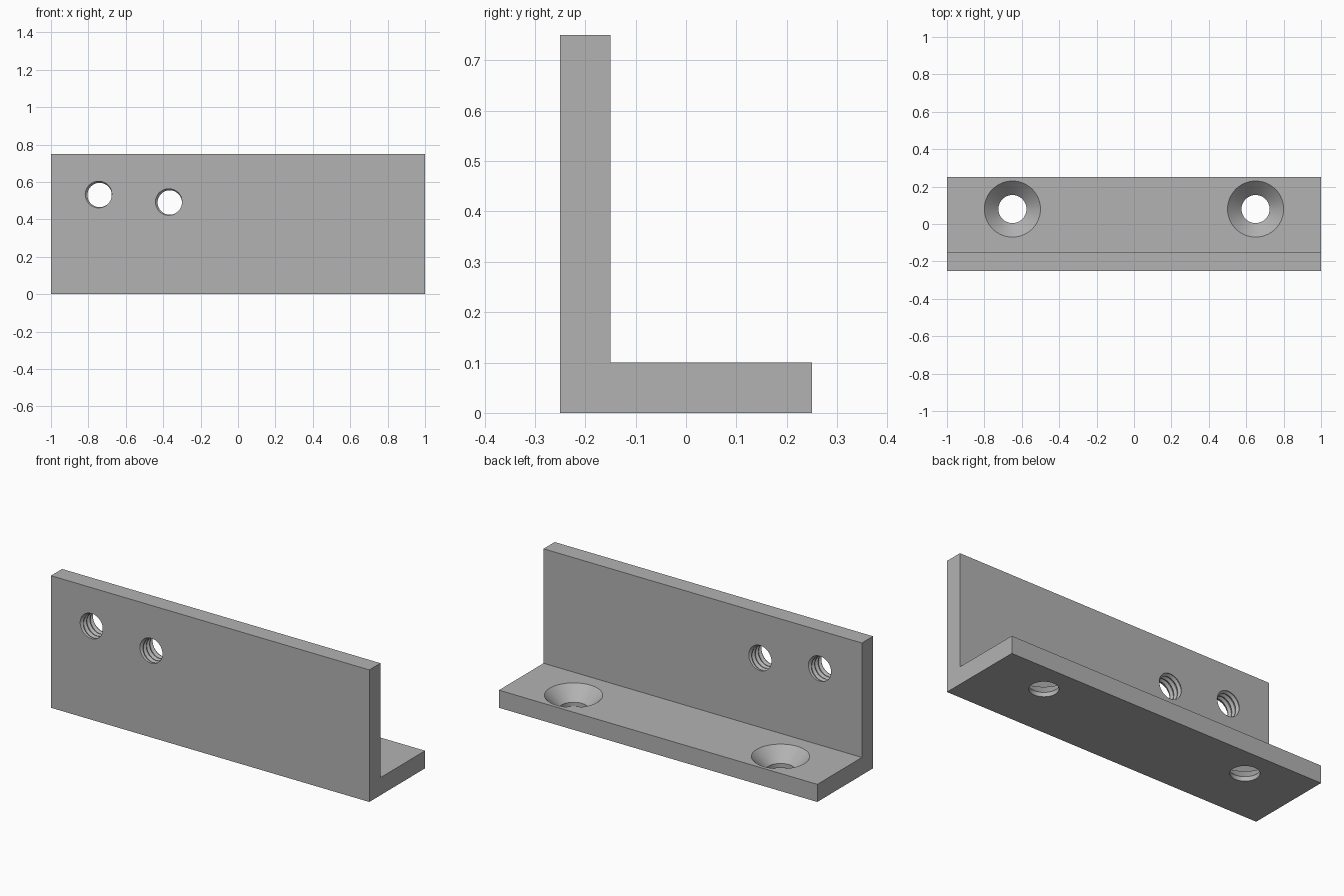
import bpy, bmesh, math

cube = bpy.data.objects.get("Cube")
if cube:
    bpy.data.objects.remove(cube, do_unlink=True)

GREY = 0.45
steel = bpy.data.materials.new("grey_steel")
steel.diffuse_color = (GREY, GREY, GREY, 1)
steel.use_nodes = True
steel.node_tree.nodes["Principled BSDF"].inputs["Base Color"].default_value = (GREY, GREY, GREY, 1)


def make_object(name, bm):
    bmesh.ops.recalc_face_normals(bm, faces=bm.faces)
    mesh = bpy.data.meshes.new(name)
    bm.to_mesh(mesh)
    bm.free()
    mesh.materials.append(steel)
    obj = bpy.data.objects.new(name, mesh)
    bpy.context.collection.objects.link(obj)
    return obj


# Angle section extruded along x
bm = bmesh.new()
profile = [(-.25, 0), (.25, 0), (.25, .1), (-.15, .1), (-.15, .75), (-.25, .75)]
face = bm.faces.new([bm.verts.new((-1, y, z)) for y, z in profile])
ext = bmesh.ops.extrude_face_region(bm, geom=[face])
bmesh.ops.translate(bm, vec=(2, 0, 0),
                    verts=[v for v in ext["geom"] if isinstance(v, bmesh.types.BMVert)])
bracket = make_object("angle_bracket", bm)


def countersink_cutter(name, x, y, segs=64):
    """Lathed plug: straight bore, cone, then clearance above the surface."""
    bm = bmesh.new()
    rings = []
    for r, z in [(.075, -.05), (.075, .025), (.15, .1), (.15, .15)]:
        rings.append([bm.verts.new((x + r * math.cos(math.tau * i / segs),
                                    y + r * math.sin(math.tau * i / segs), z))
                      for i in range(segs)])
    for low, high in zip(rings, rings[1:]):
        for i in range(segs):
            j = (i + 1) % segs
            bm.faces.new((low[i], low[j], high[j], high[i]))
    bm.faces.new(rings[0])
    bm.faces.new(rings[-1])
    return make_object(name, bm)


def thread_cutter(name, x, z, minor=.065, major=.077, pitch=.03, segs=48, turns=7):
    """Helical V-thread plug along y, closed with a fan at each end."""
    bm = bmesh.new()
    radii = (major, major, minor, minor)       # root flat, flank, crest flat, flank
    steps = (0, .12, .5, .62)
    m = len(radii)
    start = -.25 - 2 * pitch
    rows = []
    for j in range(turns * m):
        r = radii[j % m]
        row = []
        for i in range(segs):
            a = math.radians(135) - math.tau * i / segs
            y = start + pitch * (j // m + steps[j % m] + i / segs)
            row.append(bm.verts.new((x + r * math.cos(a), y, z + r * math.sin(a))))
        rows.append(row)

    def vert(i, j):                            # one full turn moves up one pitch
        return rows[j][i] if i < segs else rows[j + m][0]

    for j in range(len(rows) - 1):
        for i in range(segs):
            if i == segs - 1 and j + 1 + m >= len(rows):
                continue
            bm.faces.new((vert(i, j), vert(i + 1, j), vert(i + 1, j + 1), vert(i, j + 1)))
    bounds = [e for e in bm.edges if e.is_boundary]
    ends = [bm.verts.new((x, start - pitch, z)),
            bm.verts.new((x, start + pitch * (turns + 1.5), z))]
    for e in bounds:
        mid = (e.verts[0].co.y + e.verts[1].co.y) / 2
        bm.faces.new((*e.verts, ends[mid > -.2]))
    bmesh.ops.triangulate(bm, faces=bm.faces)
    return make_object(name, bm)


cutters = [countersink_cutter("countersink_cutter_left", .65, .08),
           countersink_cutter("countersink_cutter_right", -.65, .08),
           thread_cutter("thread_cutter_outer", -.74, .53),
           thread_cutter("thread_cutter_inner", -.365, .49)]

# Cut the holes, apply, then discard the cutters
for cutter in cutters:
    mod = bracket.modifiers.new("hole", 'BOOLEAN')
    mod.operation = 'DIFFERENCE'
    mod.solver = 'EXACT'
    mod.object = cutter
bpy.context.view_layer.objects.active = bracket
bracket.select_set(True)
for mod in list(bracket.modifiers):
    bpy.ops.object.modifier_apply(modifier=mod.name)
for cutter in cutters:
    bpy.data.objects.remove(cutter, do_unlink=True)
bpy.ops.object.shade_smooth_by_angle(angle=math.radians(25))
